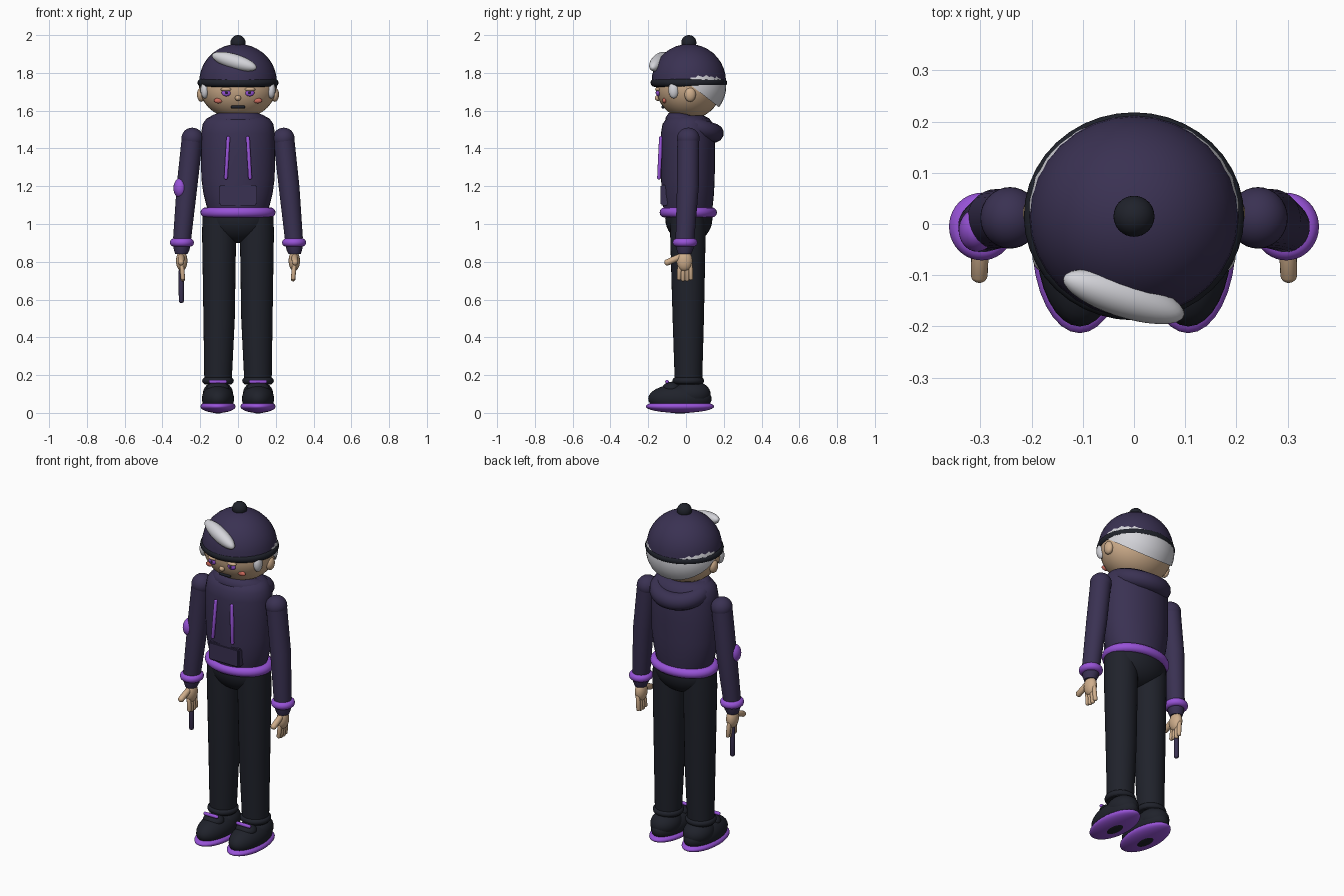
import bpy, bmesh, math
from mathutils import Vector, Matrix

old = bpy.data.objects.get("Cube")
if old:
    bpy.data.objects.remove(old)


def material(name, rgb):
    m = bpy.data.materials.new(name)
    m.use_nodes = True
    m.diffuse_color = (*rgb, 1)
    m.node_tree.nodes["Principled BSDF"].inputs["Base Color"].default_value = (*rgb, 1)
    return m


PLUM = material("dark plum cloth", (0.042, 0.031, 0.085))
BLACK = material("charcoal cloth", (0.014, 0.016, 0.024))
VIOLET = material("bright violet", (0.31, 0.085, 0.68))
SKIN = material("warm skin", (0.62, 0.42, 0.26))
WHITE = material("silver hair", (0.66, 0.66, 0.70))
CORAL = material("coral blush", (0.62, 0.15, 0.11))


def finish(name, bm, mat, angle=50):
    bmesh.ops.recalc_face_normals(bm, faces=bm.faces)
    mesh = bpy.data.meshes.new(name)
    bm.to_mesh(mesh)
    bm.free()
    mesh.materials.append(mat)
    ob = bpy.data.objects.new(name, mesh)
    bpy.context.collection.objects.link(ob)
    bpy.ops.object.select_all(action='DESELECT')
    ob.select_set(True)
    bpy.context.view_layer.objects.active = ob
    bpy.ops.object.shade_smooth_by_angle(angle=math.radians(angle))
    return ob


def ball(name, mat, c, r, rot=None, cut=None):
    """Ellipsoid; cut is a local normal whose positive side is removed."""
    bm = bmesh.new()
    bmesh.ops.create_uvsphere(bm, u_segments=32, v_segments=18, radius=1)
    if cut:
        geom = bm.verts[:] + bm.edges[:] + bm.faces[:]
        bmesh.ops.bisect_plane(bm, geom=geom, plane_co=(0, 0, 0),
                               plane_no=cut, clear_outer=True)
        bmesh.ops.holes_fill(bm, edges=[e for e in bm.edges if e.is_boundary])
    turn = rot.to_4x4() if rot else Matrix()
    bm.transform(Matrix.Translation(c) @ turn @ Matrix.Diagonal((*r, 1)))
    return finish(name, bm, mat)


def loft(name, mat, rings, capped=True, sides=32):
    """Stack of elliptical rings given as (centre, rx, ry)."""
    bm = bmesh.new()
    loops = []
    for c, rx, ry in rings:
        angles = [2 * math.pi * i / sides for i in range(sides)]
        loops.append([bm.verts.new((c[0] + rx * math.cos(a), c[1] + ry * math.sin(a), c[2]))
                      for a in angles])
    for a, b in zip(loops, loops[1:]):
        for i in range(sides):
            j = (i + 1) % sides
            bm.faces.new((a[i], a[j], b[j], b[i]))
    if capped:
        bm.faces.new(loops[0][::-1])
        bm.faces.new(loops[-1])
    return finish(name, bm, mat)


def ring(name, mat, c, rx, ry, tube, height=None, tilt=0):
    """Elliptical torus; rx and ry are centreline radii."""
    bm = bmesh.new()
    n, k = 40, 12
    grid = []
    for i in range(n):
        a = 2 * math.pi * i / n
        row = []
        for j in range(k):
            b = 2 * math.pi * j / k
            d = tube * math.cos(b)
            row.append(bm.verts.new(((rx + d) * math.cos(a), (ry + d) * math.sin(a),
                                     (height or tube) * math.sin(b))))
        grid.append(row)
    for i in range(n):
        for j in range(k):
            u, v = (i + 1) % n, (j + 1) % k
            bm.faces.new((grid[i][j], grid[u][j], grid[u][v], grid[i][v]))
    bm.transform(Matrix.Translation(c) @ Matrix.Rotation(tilt, 4, 'X'))
    return finish(name, bm, mat)


def capsule(name, mat, a, b, r):
    """Round-ended rod from a to b."""
    a, b = Vector(a), Vector(b)
    axis = b - a
    bm = bmesh.new()
    bmesh.ops.create_uvsphere(bm, u_segments=16, v_segments=12, radius=r)
    for v in bm.verts:
        v.co.z += math.copysign(axis.length / 2, v.co.z) if abs(v.co.z) > 1e-5 else 0
    turn = axis.to_track_quat('Z', 'Y').to_matrix().to_4x4()
    bm.transform(Matrix.Translation((a + b) / 2) @ turn)
    return finish(name, bm, mat)


# Head and hair
HC, HR = Vector((0, 0.015, 1.73)), (0.205, 0.175, 0.175)


def face_point(x, z):
    k = 1 - (x / HR[0]) ** 2 - ((z - HC.z) / HR[2]) ** 2
    return Vector((x, HC.y - HR[1] * math.sqrt(k), z))


ball("head", SKIN, HC, HR)
ball("back_hair", WHITE, (0, 0.025, 1.735), (0.208, 0.19, 0.185),
     Matrix.Rotation(math.radians(-38), 3, 'X'), (0, 0, -1))

# Knitted cap with rim, bobble and swept lock
ball("cap_dome", PLUM, (0, 0.015, 1.755), (0.205, 0.197, 0.198), cut=(0, 0, -1))
ring("cap_rim", BLACK, (0, 0.015, 1.748), 0.193, 0.181, 0.022)
ball("cap_bobble", BLACK, (0, 0.015, 1.96), (0.04, 0.04, 0.04))
along = Vector((0.235, -0.075, -0.07)).normalized()
out = Vector((-0.1, -0.8, 0.5))
out = (out - along * out.dot(along)).normalized()
frame = Matrix((along, out, along.cross(out))).transposed()
ball("swept_lock", WHITE, (-0.02, -0.142, 1.86), (0.128, 0.04, 0.04), frame)

# Face
for side, s in (("left", 1), ("right", -1)):
    ball(side + "_ear", SKIN, (s * 0.195, 0.022, 1.685), (0.022, 0.03, 0.038))
    ball(side + "_sideburn", WHITE, (s * 0.176, -0.065, 1.71), (0.022, 0.028, 0.045))
    eye = face_point(s * 0.062, 1.695)
    ball(side + "_eye", VIOLET, eye, (0.025, 0.011, 0.019))
    ball(side + "_pupil", BLACK, eye + Vector((0, -0.008, 0)), (0.009, 0.005, 0.008))
    ball(side + "_eyelid", SKIN, eye + Vector((0, 0, 0.018)), (0.03, 0.015, 0.011))
    ball(side + "_cheek", CORAL, face_point(s * 0.104, 1.653), (0.024, 0.011, 0.014))
ball("nose", SKIN, face_point(0, 1.667), (0.016, 0.017, 0.015))
mouth = face_point(0, 1.62)
capsule("mouth", BLACK, mouth - Vector((0.028, 0, 0)), mouth + Vector((0.028, 0, 0)), 0.009)

# Hoodie body, hood and trims
Y = 0.01
loft("hoodie_body", PLUM, [((0, Y, z), rx, ry) for z, rx, ry in (
    (1.05, 0.15, 0.125), (1.1, 0.168, 0.132), (1.16, 0.183, 0.138), (1.24, 0.194, 0.142),
    (1.36, 0.196, 0.143), (1.48, 0.195, 0.143), (1.53, 0.187, 0.134),
    (1.56, 0.165, 0.112), (1.575, 0.13, 0.08))])
ring("hood_roll", PLUM, (0, 0.045, 1.515), 0.128, 0.11, 0.05, tilt=math.radians(-18))
ring("hoodie_hem", VIOLET, (0, 0.012, 1.061), 0.172, 0.125, 0.027)
bm = bmesh.new()
bmesh.ops.create_cube(bm, size=1)
bm.transform(Matrix.Translation((0, -0.108, 1.153)) @ Matrix.Diagonal((0.2, 0.055, 0.108, 1)))
bmesh.ops.bevel(bm, geom=bm.edges[:], offset=0.007, segments=2, affect='EDGES')
finish("front_pocket", bm, PLUM, 35)

# Limbs on each side
for side, s in (("left", 1), ("right", -1)):
    capsule(side + "_drawstring", VIOLET, (s * 0.052, -0.133, 1.455),
            (s * 0.064, -0.143, 1.245), 0.01)
    # Sleeve and cuff
    ball(side + "_shoulder", PLUM, (s * 0.242, 0.012, 1.452), (0.058, 0.06, 0.058))
    loft(side + "_sleeve", PLUM, [
        ((s * 0.242, 0.012, 1.455), 0.056, 0.058), ((s * 0.27, 0.01, 1.2), 0.055, 0.058),
        ((s * 0.295, -0.005, 0.93), 0.048, 0.05), ((s * 0.298, -0.006, 0.865), 0.042, 0.044),
        ((s * 0.3, -0.007, 0.84), 0.032, 0.034)])
    ring(side + "_cuff", VIOLET, (s * 0.297, -0.005, 0.902), 0.042, 0.044, 0.022)
    # Hand
    ball(side + "_palm", SKIN, (s * 0.298, -0.008, 0.805), (0.03, 0.042, 0.055))
    for i in range(4):
        y = -0.037 + 0.021 * i
        tip = 0.705 + 0.006 * abs(i - 1.5)
        capsule(f"{side}_finger_{i + 1}", SKIN, (s * 0.298, y * 0.9, 0.785),
                (s * 0.292, y, tip), 0.012)
    capsule(side + "_thumb", SKIN, (s * 0.3, -0.035, 0.825), (s * 0.302, -0.098, 0.797), 0.017)
    # Leg
    x = s * 0.1
    loft(side + "_leg", BLACK, [
        ((x, 0.01, 1.04), 0.088, 0.092), ((x, 0.01, 0.95), 0.09, 0.094),
        ((x, 0.012, 0.5), 0.083, 0.083), ((s * 0.106, 0.013, 0.15), 0.072, 0.072)])
    ring(side + "_ankle_band", BLACK, (s * 0.106, 0.012, 0.17), 0.066, 0.066, 0.018)
    # Shoe
    ball(side + "_sole", VIOLET, (s * 0.106, -0.032, 0.034), (0.093, 0.181, 0.034))
    ball(side + "_shoe", BLACK, (s * 0.106, -0.032, 0.075), (0.085, 0.168, 0.078))
    ball(side + "_heel", BLACK, (s * 0.106, 0.03, 0.1), (0.08, 0.1, 0.07))
    capsule(side + "_shoe_strap", VIOLET, (s * 0.106 - 0.038, -0.1, 0.165),
            (s * 0.106 + 0.038, -0.1, 0.165), 0.01)
    ball(side + "_shoe_tongue", BLACK, (s * 0.106, -0.075, 0.13), (0.06, 0.05, 0.035))

ball("hips", BLACK, (0, 0.015, 1.03), (0.178, 0.125, 0.13))

# Elbow patch and hand-held rod on one side
ball("elbow_patch", VIOLET, (-0.306, -0.012, 1.19), (0.036, 0.042, 0.052))
capsule("held_rod", PLUM, (-0.3, -0.005, 0.78), (-0.3, -0.005, 0.595), 0.014)
